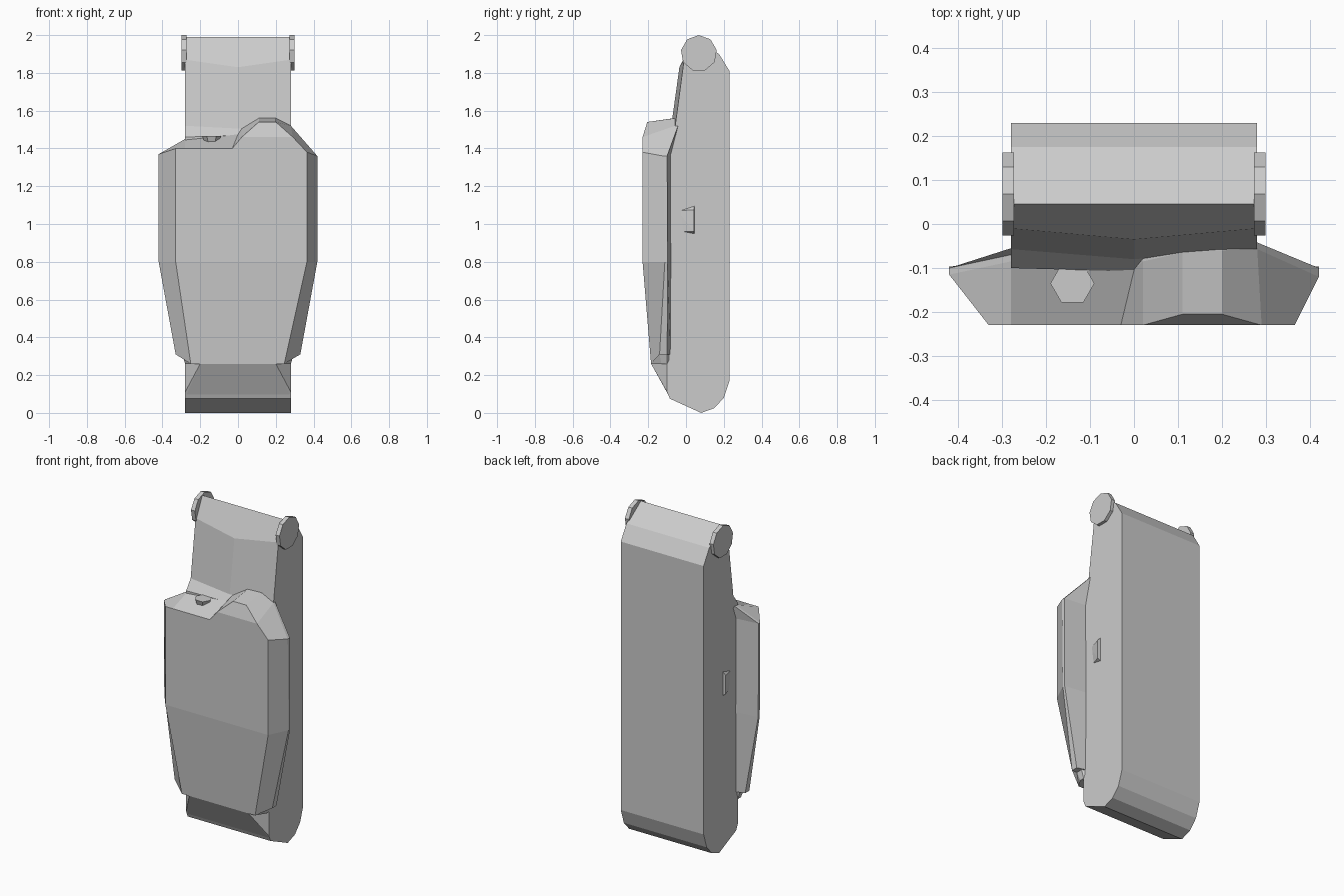
import bpy, bmesh, math
from mathutils import Matrix

if "Cube" in bpy.data.objects:
    bpy.data.objects.remove(bpy.data.objects["Cube"])


def finish(name, bm):
    bmesh.ops.remove_doubles(bm, verts=bm.verts[:], dist=0.0005)
    bmesh.ops.recalc_face_normals(bm, faces=bm.faces[:])
    me = bpy.data.meshes.new(name)
    bm.to_mesh(me)
    bm.free()
    ob = bpy.data.objects.new(name, me)
    bpy.context.collection.objects.link(ob)
    return ob


def loft(bm, rings):
    """Join closed rings with quads; return the vertex rings."""
    vr = [[bm.verts.new(p) for p in r] for r in rings]
    for a, b in zip(vr, vr[1:]):
        n = len(a)
        for i in range(n):
            j = (i + 1) % n
            bm.faces.new((a[i], a[j], b[j], b[i]))
    return vr


def hull(name, pts):
    bm = bmesh.new()
    bmesh.ops.convex_hull(bm, input=[bm.verts.new(p) for p in pts])
    bmesh.ops.dissolve_limit(bm, angle_limit=0.02, verts=bm.verts[:], edges=bm.edges[:])
    return finish(name, bm)


# main body: side profile, slightly ridged down the middle of its front
back = [(-.085, .075), (.08, 0), (.15, .025), (.2, .08), (.23, .17),
        (.23, 1.81), (.175, 1.9), (.045, 1.99)]
edge = back + [(-.01, 1.87), (-.057, 1.52), (-.1, 1.46), (-.1, .11)]
mid = back + [(-.035, 1.83), (-.08, 1.505), (-.108, 1.47), (-.1, .11)]
bm = bmesh.new()
vr = loft(bm, [[(x, y, z) for y, z in p]
               for x, p in ((-.28, edge), (0, mid), (.28, edge))])
bm.faces.new(vr[0])
bm.faces.new(vr[-1])
finish("body", bm)

# front shell: front outline xyz, then rear outline xyz
rows = [
    (-.33, -.23, 1.40, -.42, -.115, 1.37),
    (-.28, -.23, 1.40, -.28, -.085, 1.45),
    (-.03, -.23, 1.40, 0, -.105, 1.475),
    (.02, -.23, 1.46, .02, -.085, 1.505),
    (.11, -.205, 1.54, .11, -.065, 1.56),
    (.20, -.205, 1.54, .20, -.06, 1.56),
    (.29, -.23, 1.46, .28, -.057, 1.52),
    (.365, -.23, 1.38, .42, -.12, 1.36),
    (.365, -.23, .80, .42, -.112, .80),
    (.245, -.185, .26, .33, -.14, .31),
    (.245, -.185, .26, .295, -.14, .31),
    (.245, -.185, .26, .28, -.13, .26),
    (-.25, -.185, .26, -.28, -.13, .26),
    (-.25, -.185, .26, -.295, -.14, .31),
    (-.25, -.185, .26, -.33, -.14, .31),
    (-.33, -.23, .80, -.42, -.112, .80),
]
front = [r[:3] for r in rows]
rear = [r[3:] for r in rows]
rim = [(x, max(y + .015, -.1), z) for x, y, z in rear]
inner = [(max(-.27, min(.27, x)), y + .018, z) for x, y, z in rim]
bm = bmesh.new()
vr = loft(bm, [front, rear, rim, inner])
for ids in ((0, 1, 2, 3, 6, 7, 8, 15), (3, 4, 5, 6), (8, 9, 14, 15)):
    bm.faces.new([vr[0][i] for i in ids])
bm.faces.new(vr[-1])
finish("front_shell", bm)

# sloped chin under the shell
hull("chin", [(s * x, y, z) for s in (-1, 1) for x, y, z in
              ((.2, -.185, .26), (.28, -.1, .26), (.28, -.1, .11),
               (.28, -.085, .08), (.27, -.06, .26))])

# hexagonal button on the ledge
bm = bmesh.new()
bmesh.ops.create_cone(bm, cap_ends=True, segments=6, radius1=.032, radius2=.05,
                      depth=.045, matrix=Matrix.Translation((-.14, -.135, 1.443))
                      @ Matrix.Rotation(math.radians(30), 4, 'Z'))
# put corners on the x axis whatever the primitive's starting angle
hexv = max(bm.verts, key=lambda v: v.co.x)
ang = math.atan2(hexv.co.y + .135, hexv.co.x + .14)
bmesh.ops.rotate(bm, verts=bm.verts[:], cent=(-.14, -.135, 1.443),
                 matrix=Matrix.Rotation(-ang, 3, 'Z'))
finish("button", bm)

for side, s in (("left", -1), ("right", 1)):
    # nine-sided hinge disc at the top corner
    bm = bmesh.new()
    vr = loft(bm, [[(s * x, .068 + .096 * math.sin(k * math.tau / 9),
                     1.904 + .096 * math.cos(k * math.tau / 9)) for k in range(9)]
                   for x in (.273, .299)])
    bm.faces.new(vr[0])
    bm.faces.new(vr[1])
    finish(side + "_hinge_disc", bm)

    # small wedge catch on the side
    hull(side + "_catch", [(s * x, y, z) for x, y, z in
                           ((.275, -.045, 1.07), (.275, -.03, .96), (.275, .045, 1.10),
                            (.275, .045, .945), (.298, .042, 1.075), (.298, .042, .96))])
